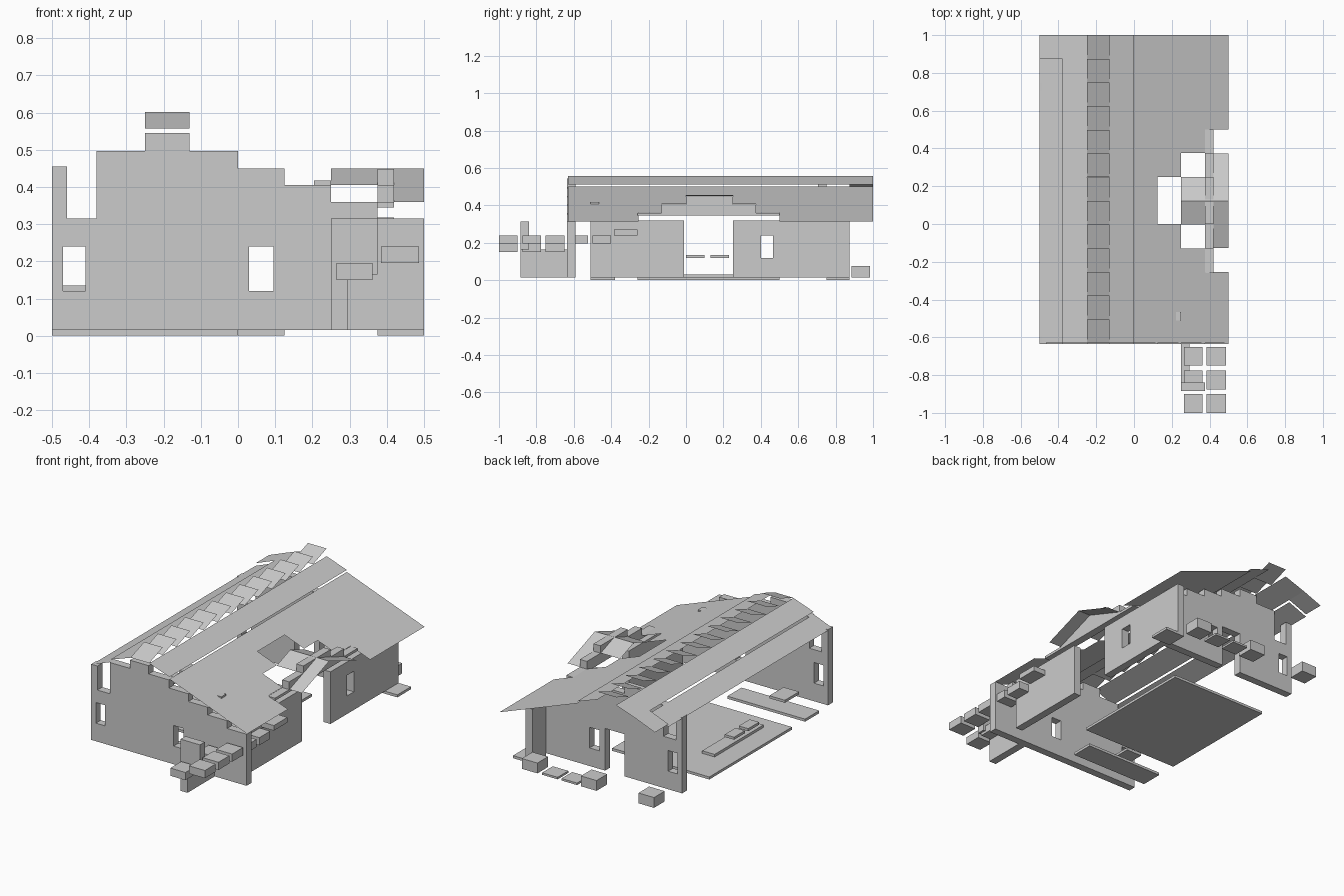
import bpy, bmesh
from mathutils import Vector

if "Cube" in bpy.data.objects:
    bpy.data.objects.remove(bpy.data.objects["Cube"])

grey = bpy.data.materials.new("plain grey")
grey.diffuse_color = (0.6, 0.6, 0.6, 1)
grey.use_nodes = True
grey.node_tree.nodes["Principled BSDF"].inputs["Base Color"].default_value = grey.diffuse_color


def finish(name, bm):
    me = bpy.data.meshes.new(name)
    bm.to_mesh(me)
    bm.free()
    ob = bpy.data.objects.new(name, me)
    bpy.context.collection.objects.link(ob)
    me.materials.append(grey)
    return ob


def cells(bm, solid, holes, place):
    """Faces covering the union of rectangles (u0,u1,v0,v1) minus the holes."""
    us = sorted({u for r in solid + holes for u in r[:2]})
    vs = sorted({v for r in solid + holes for v in r[2:]})

    def inside(rects, u, v):
        return any(r[0] < u < r[1] and r[2] < v < r[3] for r in rects)
    for a, b in zip(us, us[1:]):
        for c, d in zip(vs, vs[1:]):
            m = ((a + b) / 2, (c + d) / 2)
            if inside(solid, *m) and not inside(holes, *m):
                bm.faces.new([bm.verts.new(place(u, v))
                              for u, v in ((a, c), (b, c), (b, d), (a, d))])
    bmesh.ops.remove_doubles(bm, verts=bm.verts[:], dist=1e-5)


def wall(name, solid, holes, place, thick):
    bm = bmesh.new()
    cells(bm, solid, holes, place)
    r = bmesh.ops.extrude_face_region(bm, geom=bm.faces[:], use_keep_orig=True)
    moved = [g for g in r["geom"] if isinstance(g, bmesh.types.BMVert)]
    bmesh.ops.translate(bm, verts=moved, vec=Vector(thick))
    bmesh.ops.recalc_face_normals(bm, faces=bm.faces[:])
    return finish(name, bm)


def box(name, x0, x1, y0, y1, z0, z1):
    bm = bmesh.new()
    bmesh.ops.create_cube(bm, size=1)
    for v in bm.verts:
        v.co = ((x0 + x1) / 2 + v.co.x * (x1 - x0),
                (y0 + y1) / 2 + v.co.y * (y1 - y0),
                (z0 + z1) / 2 + v.co.z * (z1 - z0))
    return finish(name, bm)


def sheet(name, *quads):
    bm = bmesh.new()
    for q in quads:
        f = bm.faces.new([bm.verts.new(p) for p in q])
        f.normal_update()
        if f.normal.z < 0:
            f.normal_flip()
    return finish(name, bm)


def slope_x(name, x0, z0, x1, z1, y0, y1):
    return sheet(name, [(x0, y0, z0), (x1, y0, z1), (x1, y1, z1), (x0, y1, z0)])


B = 0.015            # top of the floor slabs
Y0, Y1 = -0.63, 1.0  # roof ends

# Stepped end walls with window openings
columns = [(-0.5, -0.46, B, 0.455), (-0.46, -0.38, B, 0.315), (-0.38, -0.25, B, 0.497),
           (-0.25, -0.13, B, 0.545), (-0.13, 0, B, 0.497), (0, 0.125, B, 0.45),
           (0.125, 0.25, B, 0.405), (0.25, 0.375, B, 0.36)]
windows = [(-0.47, -0.41, 0.12, 0.24), (0.03, 0.095, 0.12, 0.24)]
wall("front_wall", columns + [(0.375, 0.5, B, 0.315)], windows,
     lambda u, v: (u, -0.635, v), (0, 0.045, 0))
wall("back_wall", columns + [(0.375, 0.42, B, 0.315)],
     windows + [(-0.13, -0.005, B, 0.26)],
     lambda u, v: (u, 0.75, v), (0, -0.045, 0))

# Side wall in two parts, with the doorway between them
wall("side_wall", [(-0.51, -0.01, B, 0.318), (0.25, 0.875, B, 0.318)],
     [(0.4, 0.465, 0.12, 0.24)], lambda u, v: (0.375, u, v), (0.045, 0, 0))

# Stepped gable over the doorway
wall("porch_gable", [(-0.26, 0.5, 0.345, 0.36), (-0.13, 0.375, 0.36, 0.405),
                     (0, 0.25, 0.405, 0.448)], [],
     lambda u, v: (0.375, u, v), (0.045, 0, 0))

# Main right slope, cut in steps around the porch roof
bm = bmesh.new()
cells(bm, [(0, 0.5, Y0, Y1)],
      [(0.125, 0.5, 0, 0.25), (0.25, 0.5, -0.13, 0.375), (0.375, 0.5, -0.255, 0.5)],
      lambda u, v: (u, v, 0.5 - 0.37 * u))
finish("roof_right_main", bm)

# Remaining roof strips
slope_x("roof_right_upper", -0.13, 0.557, 0, 0.512, Y0, Y1)
slope_x("roof_left_upper", -0.25, 0.557, -0.38, 0.512, Y0, Y1)
slope_x("roof_left_lower", -0.38, 0.497, -0.5, 0.45, Y0, 0.875)
slope_x("roof_left_end", -0.38, 0.512, -0.5, 0.465, 0.875, Y1)

# Overlapping ridge tiles, each rising towards the back
tiles = []
for i in range(13):
    y = Y0 + i * 0.1254
    tiles.append([(-0.25, y, 0.558), (-0.13, y, 0.558),
                  (-0.13, y + 0.125, 0.602), (-0.25, y + 0.125, 0.602)])
sheet("ridge_tiles", *tiles)

# Porch roof: short inner slopes and longer outer slopes on both sides
porch = []
for s in (-1, 1):
    for x0, x1, w, z in ((0.25, 0.375, 0.125, 0.405), (0.375, 0.42, 0.125, 0.405),
                         (0.42, 0.5, 0.25, 0.36)):
        y = 0.123 + s * w
        porch.append([(x0, 0.123, 0.45), (x1, 0.123, 0.45), (x1, y, z), (x0, y, z)])
sheet("porch_roof", *porch)

# Small roof vent
box("roof_vent", 0.205, 0.25, -0.51, -0.465, 0.4, 0.418)

# Floor slabs
box("main_floor", -0.5, 0.125, -0.26, 0.5, 0, B)
box("front_floor", -0.5, 0, -0.51, -0.38, 0, B)
box("corner_floor", 0.375, 0.5, 0.75, 0.875, 0, B)
box("rug", -0.38, -0.30, -0.17, 0.28, B, 0.03)

# Table tops
box("table_front", -0.37, -0.27, -0.51, -0.38, 0.075, 0.09)
for i, y in enumerate((0.0, 0.13)):
    box(f"table_{i}", -0.47, -0.41, y, y + 0.1, 0.12, 0.135)

# Low front garden wall and its cap
box("garden_wall", 0.25, 0.295, -0.885, -0.635, B, 0.165)
box("garden_wall_end", 0.25, 0.375, -0.885, -0.84, 0.165, 0.315)

# Rows of stepping blocks in front
for i in range(5):
    y = -1 + i * 0.125
    box(f"right_block_{i}", 0.385, 0.487, y, y + 0.1, 0.195, 0.24)
    if i < 3:
        box(f"left_block_{i}", 0.265, 0.362, y, y + 0.1, 0.15, 0.195)
box("side_ledge", 0.375, 0.5, -0.385, -0.26, 0.24, 0.27)

# Paving behind the back wall: tall blocks and thin slabs
for i, (x, h) in enumerate(((0.3175, 0.06), (0.1875, 0.012), (0.0625, 0.012),
                            (-0.0625, 0.06), (-0.4325, 0.06))):
    box(f"paving_{i}", x - 0.05, x + 0.05, 0.885, 0.983, B, B + h)
